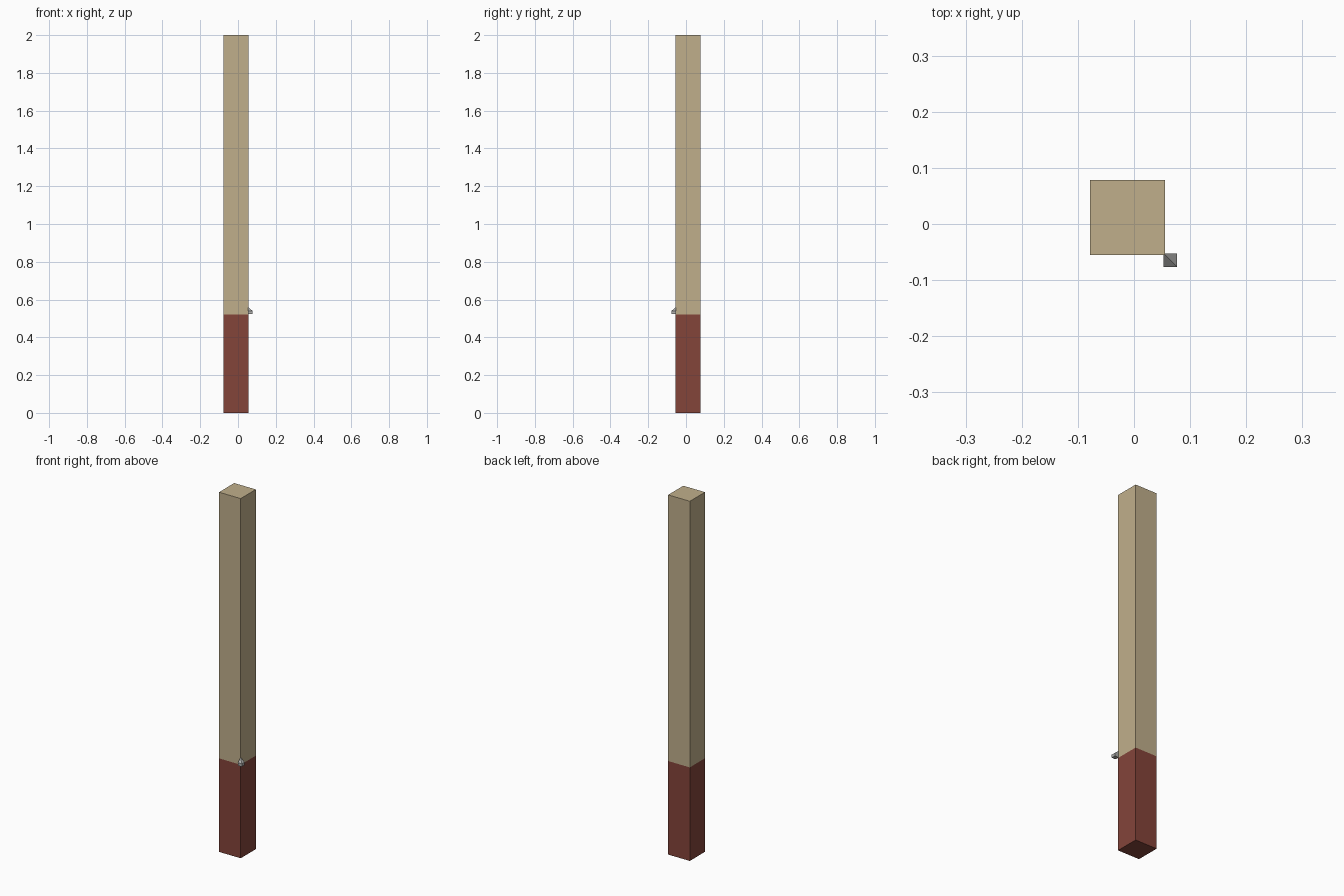
import bpy, bmesh

if "Cube" in bpy.data.objects:
    bpy.data.objects.remove(bpy.data.objects["Cube"])


def material(name, rgb):
    m = bpy.data.materials.new(name)
    m.diffuse_color = (*rgb, 1)
    m.use_nodes = True
    m.node_tree.nodes["Principled BSDF"].inputs["Base Color"].default_value = m.diffuse_color
    return m


tan = material("tan", (0.53, 0.43, 0.26))
red = material("brick red", (0.23, 0.058, 0.042))
grey = material("grey", (0.42, 0.42, 0.41))


def finish(name, bm, mat):
    bmesh.ops.recalc_face_normals(bm, faces=bm.faces)
    mesh = bpy.data.meshes.new(name)
    bm.to_mesh(mesh)
    bm.free()
    mesh.materials.append(mat)
    obj = bpy.data.objects.new(name, mesh)
    bpy.context.collection.objects.link(obj)
    return obj


def box_mesh(lo, hi):
    bm = bmesh.new()
    bmesh.ops.create_cube(bm, size=1)
    for v in bm.verts:
        v.co = [lo[i] if v.co[i] < 0 else hi[i] for i in range(3)]
    return bm


# Square post: painted foot and plain upper shaft
finish("post_base", box_mesh((-0.078, -0.055, 0), (0.055, 0.078, 0.52)), red)
finish("post_shaft", box_mesh((-0.078, -0.055, 0.52), (0.055, 0.078, 2)), tan)

# Small corner bracket: block whose top rises to a point against the post
bm = box_mesh((0.053, -0.077, 0.523), (0.077, -0.053, 0.54))
top = [v for v in bm.verts if v.co.z > 0.53]
inner = next(v for v in top if v.co.x < 0.06 and v.co.y > -0.06)
outer = next(v for v in top if v.co.x > 0.07 and v.co.y < -0.07)
bmesh.ops.connect_verts(bm, verts=[inner, outer])
inner.co.z = 0.56
finish("corner_bracket", bm, grey)
